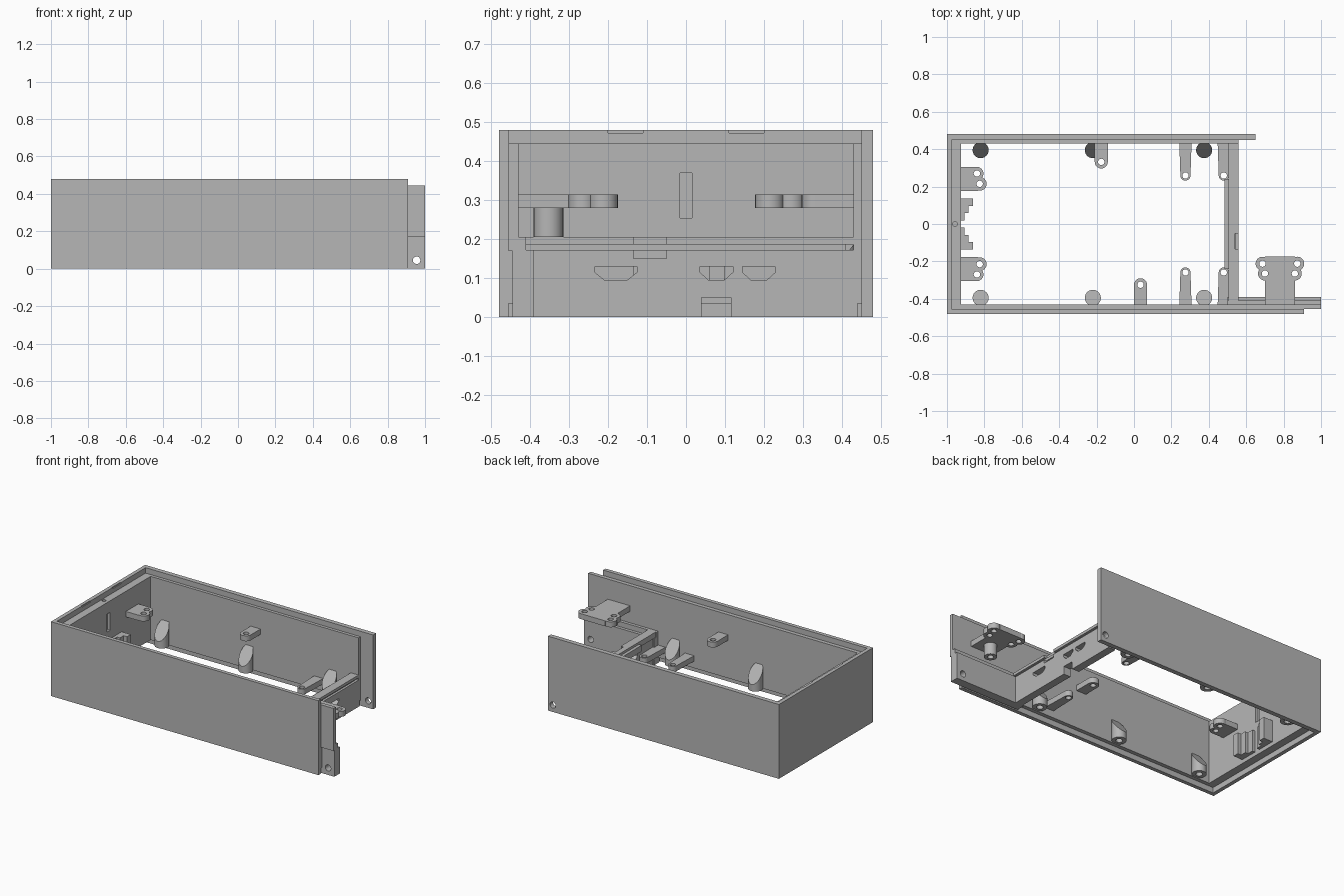
import bpy, bmesh, math
from mathutils import Matrix, Vector

cube = bpy.data.objects.get("Cube")
if cube:
    bpy.data.objects.remove(cube, do_unlink=True)

grey = bpy.data.materials.new("light_grey_plastic")
grey.use_nodes = True
colour = (0.47, 0.47, 0.47, 1)
grey.diffuse_color = colour
grey.node_tree.nodes["Principled BSDF"].inputs["Base Color"].default_value = colour


def prism(name, pts, lo, hi, axis="z"):
    """Extrude a flat outline from lo to hi along an axis."""
    place = {"z": lambda a, b, c: (a, b, c),
             "y": lambda a, b, c: (a, c, b),
             "x": lambda a, b, c: (c, a, b)}[axis]
    bm = bmesh.new()
    low = [bm.verts.new(place(a, b, lo)) for a, b in pts]
    high = [bm.verts.new(place(a, b, hi)) for a, b in pts]
    bm.faces.new(low)
    bm.faces.new(high)
    for i in range(len(pts)):
        j = (i + 1) % len(pts)
        bm.faces.new((low[i], low[j], high[j], high[i]))
    bmesh.ops.recalc_face_normals(bm, faces=bm.faces)
    mesh = bpy.data.meshes.new(name)
    bm.to_mesh(mesh)
    bm.free()
    mesh.materials.append(grey)
    ob = bpy.data.objects.new(name, mesh)
    bpy.context.collection.objects.link(ob)
    return ob


def box(name, x0, x1, y0, y1, z0, z1):
    return prism(name, [(x0, y0), (x1, y0), (x1, y1), (x0, y1)], z0, z1)


def arc(cx, cy, r, start=0, sweep=360, n=24):
    count = n if sweep == 360 else n + 1
    return [(cx + r * math.cos(math.radians(start + sweep * i / n)),
             cy + r * math.sin(math.radians(start + sweep * i / n))) for i in range(count)]


def boolean(ob, tool, mode="DIFFERENCE"):
    """Apply a boolean and discard the tool."""
    tool.hide_render = True
    mod = ob.modifiers.new("shape", "BOOLEAN")
    mod.operation, mod.object, mod.solver = mode, tool, "EXACT"
    bpy.context.view_layer.objects.active = ob
    bpy.ops.object.modifier_apply(modifier=mod.name)
    bpy.data.objects.remove(tool, do_unlink=True)


def smooth(ob):
    bpy.ops.object.select_all(action="DESELECT")
    ob.select_set(True)
    bpy.context.view_layer.objects.active = ob
    bpy.ops.object.shade_smooth_by_angle(angle=math.radians(30))


# Outer skin of the case: three walls, open at the right
outer = prism("outer_wall", [
    (0.91, -0.48), (-1, -0.48), (-1, 0.48), (0.65, 0.48), (0.65, 0.45),
    (-0.975, 0.45), (-0.975, -0.455), (0.91, -0.455)], 0, 0.48)
boolean(outer, prism("cutter", arc(0.615, 0.045, 0.02), 0.4, 0.5, "y"))
for s in (-1, 1):
    boolean(outer, box("cutter", -0.98, -0.97, s * 0.155 - 0.045, s * 0.155 + 0.045, 0.472, 0.5))
smooth(outer)

# Inner skin, stepped back at top and bottom to leave a lip
inner = prism("inner_wall", [
    (1, -0.455), (-0.975, -0.455), (-0.975, 0.45), (0.56, 0.45), (0.56, 0.43),
    (-0.925, 0.43), (-0.925, -0.43), (1, -0.43)], 0.035, 0.445)
boolean(inner, box("cutter", 0.91, 1.1, -0.5, -0.4, 0, 0.17))
boolean(inner, box("cutter", -0.945, -0.9, -0.016, 0.016, 0.255, 0.37))
boolean(inner, prism("cutter", arc(-0.957, 0, 0.012, n=16), 0.3, 0.5))

# Low side wall beside the open corner, with a screw hole
side = box("low_side_wall", 0.5, 1, -0.445, -0.39, 0, 0.172)
boolean(side, prism("cutter", arc(0.955, 0.045, 0.02), -0.5, -0.3, "y"))
smooth(side)
box("low_side_lip", 0.5, 1, -0.44, -0.41, 0.17, 0.205)

# Cross wall with port openings
cross = box("cross_wall", 0.51, 0.56, -0.44, 0.44, 0, 0.172)
for y, half, rim in ((-0.18, 0.054, 0.025), (0.078, 0.042, 0.022), (0.187, 0.042, 0.022)):
    boolean(cross, prism("cutter", [
        (y - half, 0.13), (y - half, 0.115), (y - half + rim, 0.095),
        (y + half - rim, 0.095), (y + half, 0.115), (y + half, 0.13)], 0.4, 0.7, "x"))
boolean(cross, box("cutter", 0.4, 0.7, 0.04, 0.115, -0.1, 0.05))
boolean(cross, box("cutter", 0.54, 0.7, -0.135, -0.05, 0.15, 0.3))
box("cross_wall_ledge", 0.505, 0.545, -0.41, 0.41, 0.17, 0.187)
rim = box("cross_wall_rim", 0.505, 0.56, -0.435, 0.435, 0.187, 0.205)
boolean(rim, box("cutter", 0.54, 0.7, -0.135, -0.05, 0.1, 0.3))
box("cross_wall_inner_rib", 0.485, 0.515, -0.24, 0.24, 0.15, 0.19)


# Screw bosses with a sloping top, on both long walls
def boss(name, x, s):
    ob = prism(name, arc(x, s * 0.395, 0.043), 0.04, 0.3)
    bm = bmesh.new()
    bm.from_mesh(ob.data)
    cut = bmesh.ops.bisect_plane(
        bm, geom=bm.verts[:] + bm.edges[:] + bm.faces[:],
        plane_co=(x, s * 0.395, 0.14), plane_no=Vector((0, -s, 0.75)), clear_outer=True)
    bmesh.ops.holes_fill(bm, edges=[e for e in bm.edges if e.is_boundary])
    bmesh.ops.recalc_face_normals(bm, faces=bm.faces)
    bm.to_mesh(ob.data)
    bm.free()
    boolean(ob, prism("cutter", arc(x, s * 0.395, 0.02), 0, 0.065))
    smooth(ob)


for s, wall in ((-1, "front"), (1, "back")):
    for i, x in enumerate((-0.82, -0.22, 0.375)):
        boss(f"{wall}_boss_{i + 1}", x, s)


# Rounded tabs with a screw hole, tapering away from a long wall
def tab(name, x, s, tip, base, r, z):
    cy = tip + r
    pts = [(x - base, 0.44), *arc(x, cy, r, 180, 180, 14), (x + base, 0.44)]
    ob = prism(name, [(a, s * b) for a, b in pts], z, z + 0.035)
    boolean(ob, prism("cutter", arc(x, s * cy, 0.017), z - 0.1, z + 0.1))
    smooth(ob)


tab("back_short_tab", -0.175, 1, 0.297, 0.035, 0.035, 0.28)
tab("front_short_tab", 0.035, -1, 0.29, 0.035, 0.035, 0.28)
for s, wall in ((-1, "front"), (1, "back")):
    for x, which in ((0.275, "middle"), (0.48, "right")):
        tab(f"{wall}_{which}_tab", x, s, 0.232, 0.033, 0.027, 0.08)


# Mounting plates: a block with rounded drilled ears
def mount(name, bounds, ears):
    ob = box(name, *bounds, 0.28, 0.315)
    for x, y, r in ears:
        boolean(ob, prism("ear", arc(x, y, r), 0.28, 0.315), "UNION")
    for x, y, r in ears:
        boolean(ob, prism("cutter", arc(x, y, 0.017), 0.2, 0.4))
    smooth(ob)


for s, wall in ((-1, "front"), (1, "back")):
    y0, y1 = sorted((s * 0.177, s * 0.305))
    mount(f"end_mount_{wall}", (-0.935, -0.835, y0, y1),
          [(-0.825, s * 0.215, 0.037), (-0.84, s * 0.27, 0.035)])
    # Stepped clips low on the end wall
    prism(f"end_clip_{wall}", [(a, s * b) for a, b in (
        (-0.93, 0.135), (-0.86, 0.135), (-0.86, 0.097), (-0.885, 0.097),
        (-0.885, 0.06), (-0.905, 0.06), (-0.905, 0.02), (-0.93, 0.02))], 0.06, 0.2)

mount("corner_mount", (0.7, 0.86, -0.44, -0.175),
      [(0.687, -0.212, 0.037), (0.873, -0.212, 0.037),
       (0.7, -0.265, 0.037), (0.86, -0.265, 0.037)])
post = prism("corner_mount_post", arc(0.78, -0.353, 0.038), 0.205, 0.285)
boolean(post, prism("cutter", arc(0.78, -0.353, 0.018), 0.15, 0.26))
smooth(post)
